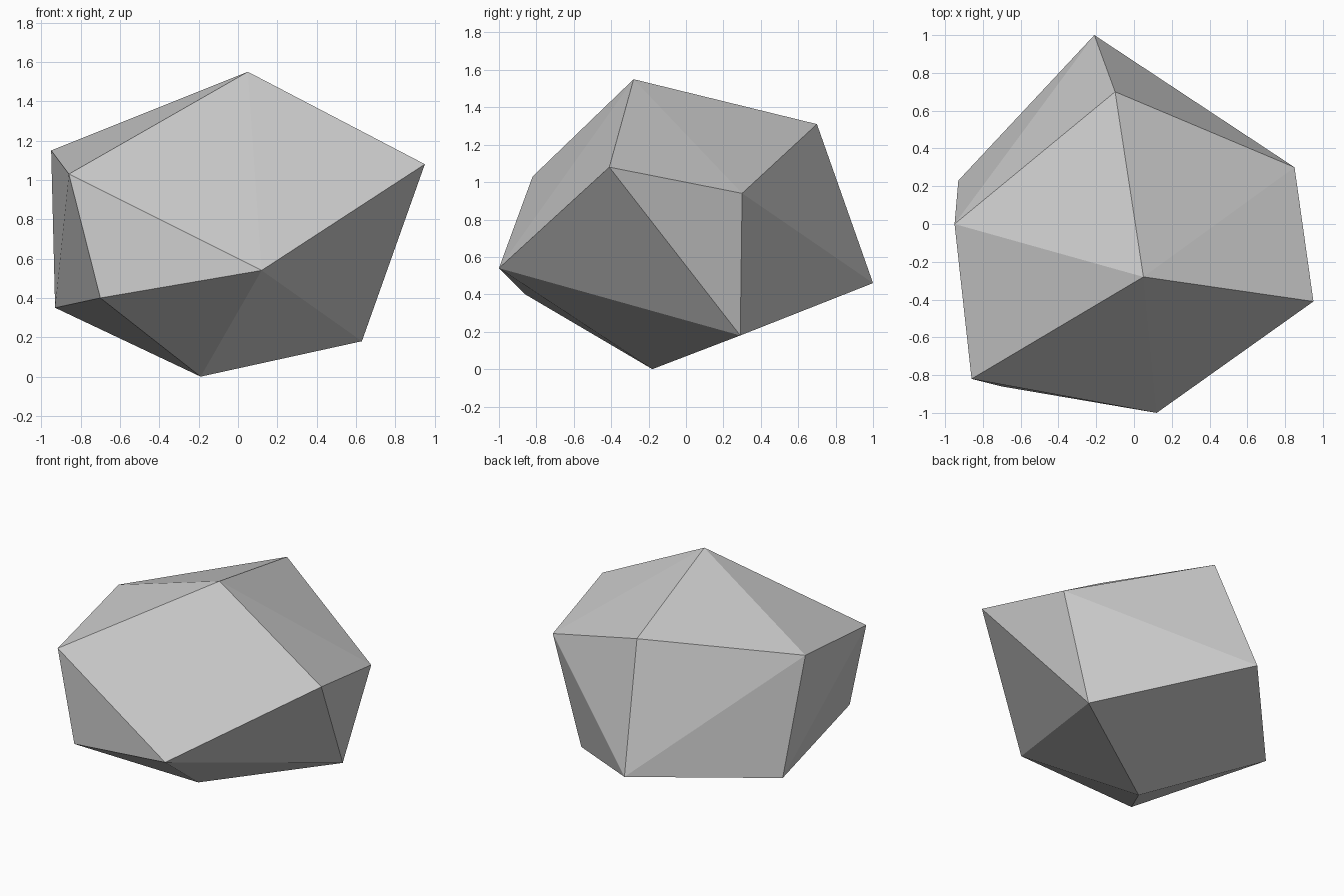
import bpy
import bmesh

cube = bpy.data.objects.get("Cube")
if cube:
    bpy.data.objects.remove(cube, do_unlink=True)


def make_material(name, colour):
    mat = bpy.data.materials.new(name)
    mat.use_nodes = True
    mat.diffuse_color = colour
    mat.node_tree.nodes["Principled BSDF"].inputs["Base Color"].default_value = colour
    return mat


def make_hull(name, corners, mat):
    """Wrap a set of corner points in a flat-shaded convex shell."""
    bm = bmesh.new()
    for corner in corners:
        bm.verts.new(corner)
    bmesh.ops.convex_hull(bm, input=bm.verts[:])
    bmesh.ops.recalc_face_normals(bm, faces=bm.faces[:])
    for face in bm.faces:
        face.smooth = False
    mesh = bpy.data.meshes.new(name)
    bm.to_mesh(mesh)
    bm.free()
    mesh.materials.append(mat)
    obj = bpy.data.objects.new(name, mesh)
    bpy.context.collection.objects.link(obj)
    return obj


# Peak and the ring of upper corners
peak = (0.05, -0.28, 1.55)
upper_corners = [
    (-0.95, 0.0, 1.15),
    (-0.86, -0.82, 1.03),
    (0.95, -0.41, 1.08),
    (0.85, 0.30, 0.94),
    (-0.10, 0.70, 1.31),
]

# Ring of lower corners and the foot
lower_corners = [
    (0.12, -1.0, 0.54),
    (-0.70, -0.86, 0.40),
    (-0.93, 0.23, 0.35),
    (0.63, 0.29, 0.18),
    (-0.21, 1.0, 0.46),
]
foot = (-0.19, -0.18, 0.0)

# Faceted boulder
stone_grey = make_material("stone grey", (0.6, 0.6, 0.6, 1.0))
make_hull("boulder", [peak, *upper_corners, *lower_corners, foot], stone_grey)
